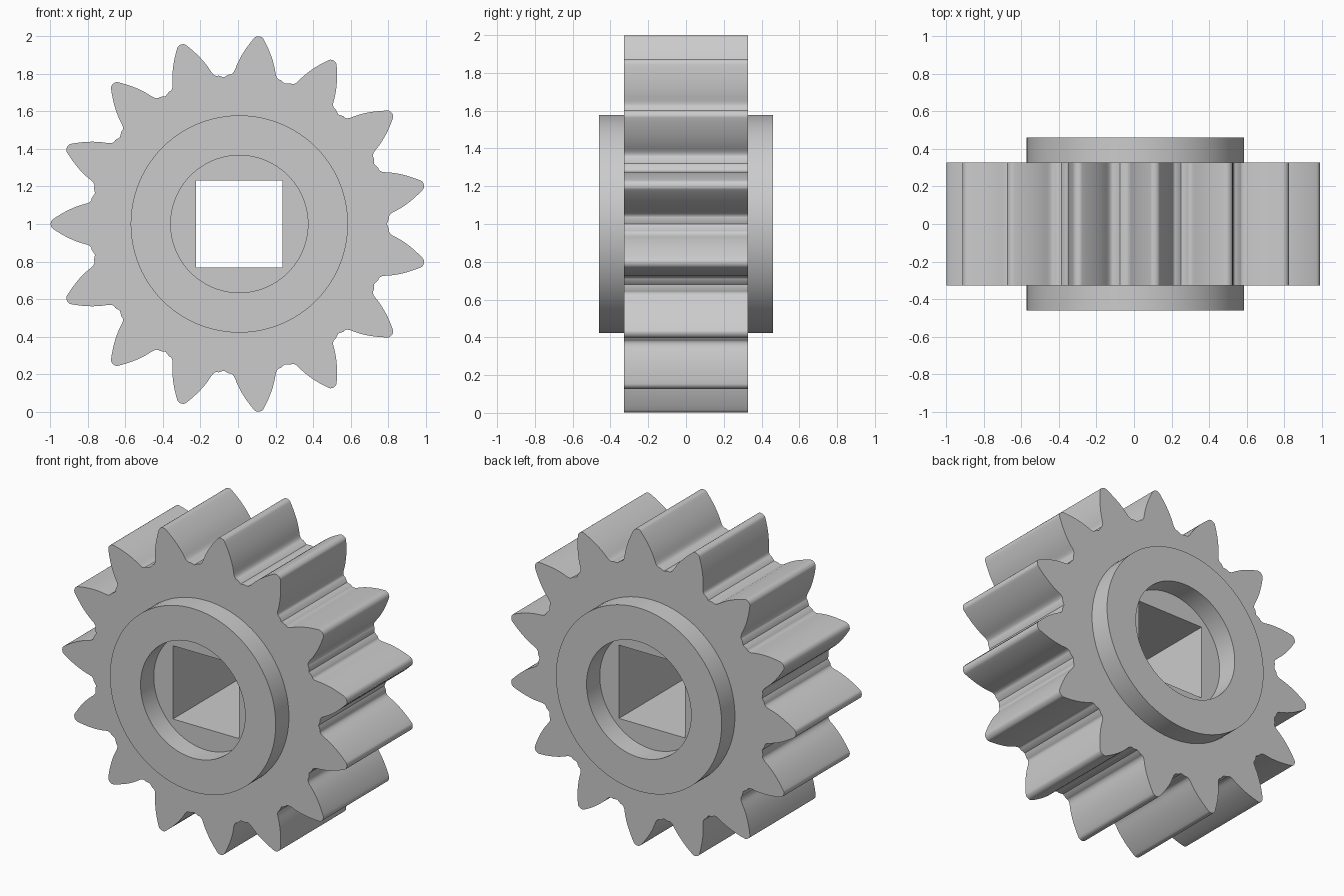
import bpy, bmesh
from math import sin, cos, pi, radians, hypot, atan2

if "Cube" in bpy.data.objects:
    bpy.data.objects.remove(bpy.data.objects["Cube"])

CX, CZ = 0.007, 1.0            # gear axis position
TEETH = 15
GEAR_Y, HUB_Y = 0.328, 0.46    # half thicknesses
HUB_R, BORE_R, SQUARE = 0.578, 0.365, 0.231


def circle(r, n=96):
    return [(r * cos(2 * pi * i / n), r * sin(2 * pi * i / n)) for i in range(n)]


def bezier(a, b, c, n):
    return [tuple((1 - t) ** 2 * p + 2 * t * (1 - t) * q + t * t * s
                  for p, q, s in zip(a, b, c)) for t in (i / n for i in range(n + 1))]


def tooth_outline():
    # Half a tooth along its axis (distance from centre, half width), tip to root
    half = bezier((1.004, 0.0), (1.003, 0.018), (0.992, 0.025), 4)
    half += bezier((0.992, 0.025), (0.902, 0.087), (0.82, 0.107), 9)[1:]
    half += bezier((0.82, 0.107), (0.783, 0.116), (0.785, 0.138), 6)[1:]
    polar = [(hypot(x, w), atan2(w, x)) for x, w in half]
    polar.append((0.785, pi / TEETH))
    tooth = [(r, -a) for r, a in reversed(polar)] + polar[1:-1]
    pts = []
    for k in range(TEETH):
        base = pi + 2 * pi * k / TEETH
        pts += [(r * cos(base + a), r * sin(base + a)) for r, a in tooth]
    return pts


bm = bmesh.new()


def loop(pts, y):
    vs = [bm.verts.new((CX + x, y, CZ + z)) for x, z in pts]
    es = [bm.edges.new((vs[i - 1], vs[i])) for i in range(len(vs))]
    return vs, es


def wall(a, b):
    for i in range(len(a[0])):
        bm.faces.new((a[0][i - 1], a[0][i], b[0][i], b[0][i - 1]))


def cap(a, b, side):
    bmesh.ops.triangle_fill(bm, edges=a[1] + b[1], use_beauty=True, normal=(0, side, 0))


# Each side: recess floor, recess wall, hub face, hub wall, gear face
square = [(SQUARE, SQUARE), (-SQUARE, SQUARE), (-SQUARE, -SQUARE), (SQUARE, -SQUARE)]
outline = tooth_outline()
ends = []
for s in (-1, 1):
    hole = loop(square, s * GEAR_Y)
    bore_in, bore_out = loop(circle(BORE_R), s * GEAR_Y), loop(circle(BORE_R), s * HUB_Y)
    hub_out, hub_in = loop(circle(HUB_R), s * HUB_Y), loop(circle(HUB_R), s * GEAR_Y)
    rim = loop(outline, s * GEAR_Y)
    cap(hole, bore_in, s)
    wall(bore_in, bore_out)
    wall(bore_out, hub_out)
    wall(hub_out, hub_in)
    cap(hub_in, rim, s)
    ends.append((hole, rim))

# Square shaft hole and tooth flanks join the two sides
wall(ends[0][0], ends[1][0])
wall(ends[0][1], ends[1][1])
bmesh.ops.recalc_face_normals(bm, faces=bm.faces)

mesh = bpy.data.meshes.new("spur_gear")
bm.to_mesh(mesh)
bm.free()
gear = bpy.data.objects.new("spur_gear", mesh)
bpy.context.collection.objects.link(gear)
bpy.context.view_layer.objects.active = gear
gear.select_set(True)
bpy.ops.object.shade_smooth_by_angle(angle=radians(35))
